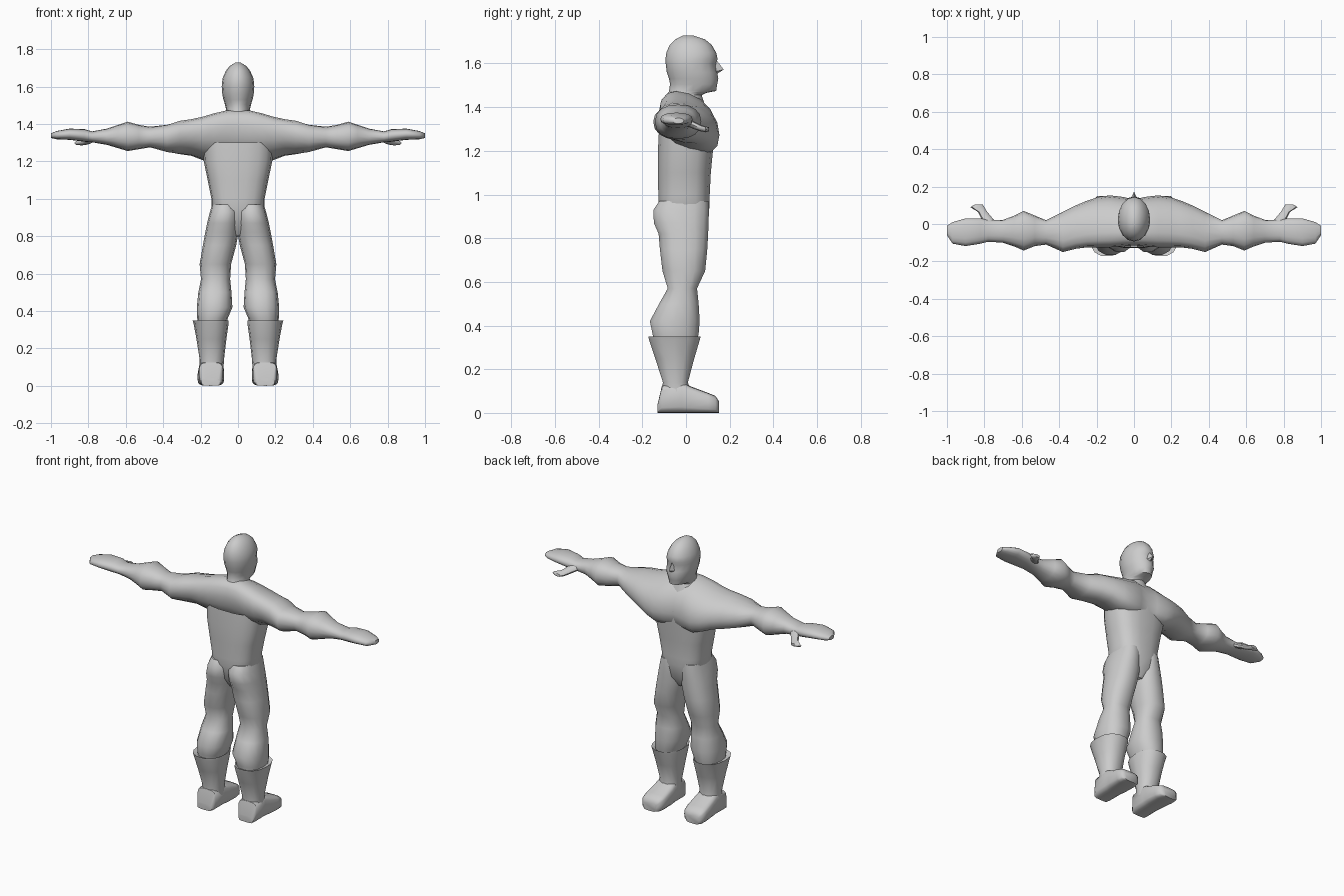
import bpy, bmesh, math

skin = bpy.data.materials.new("plain grey")
skin.diffuse_color = (0.6, 0.6, 0.6, 1)


def ring(a0, a1, b0, b1, n, power, shear):
    """Rounded outline filling the box a0..a1, b0..b1."""
    pts = []
    for i in range(n):
        t = 2 * math.pi * i / n
        c, s = math.cos(t), math.sin(t)
        ca = math.copysign(abs(c) ** (2 / power), c)
        sb = math.copysign(abs(s) ** (2 / power), s)
        pts.append(((a0 + a1) / 2 + (a1 - a0) / 2 * ca,
                    (b0 + b1) / 2 + (b1 - b0) / 2 * sb - shear * c))
    return pts


def loft(name, axis, rows, n=14, power=2.3, caps=(True, True), mirror=False, angle=50):
    """Skin a row of outlines; each row is position, a0, a1, b0, b1, [shear]."""
    bm = bmesh.new()
    rings = []
    for row in rows:
        p, box = row[0], row[1:5]
        shear = row[5] if len(row) > 5 else 0
        rings.append([bm.verts.new({'x': (p, a, b), 'y': (a, p, b), 'z': (a, b, p)}[axis])
                      for a, b in ring(*box, n, power, shear)])
    for r, q in zip(rings, rings[1:]):
        for i in range(n):
            j = (i + 1) % n
            bm.faces.new((r[i], r[j], q[j], q[i]))
    for on, r in zip(caps, (rings[0], rings[-1])):
        if on:
            bm.faces.new(r)
    bmesh.ops.recalc_face_normals(bm, faces=bm.faces)
    # an open strip may come out inverted: test against its own middle
    mid = sum((v.co for v in bm.verts), bm.verts[:][0].co * 0) / len(bm.verts)
    if sum((f.calc_center_median() - mid).dot(f.normal) * f.calc_area() for f in bm.faces) < 0:
        bmesh.ops.reverse_faces(bm, faces=bm.faces)
    return finish(name, bm, mirror, angle)


def finish(name, bm, mirror=False, angle=50):
    me = bpy.data.meshes.new(name)
    bm.to_mesh(me)
    bm.free()
    ob = bpy.data.objects.new(name, me)
    bpy.context.collection.objects.link(ob)
    me.materials.append(skin)
    bpy.ops.object.select_all(action='DESELECT')
    ob.select_set(True)
    bpy.context.view_layer.objects.active = ob
    bpy.ops.object.shade_smooth_by_angle(angle=math.radians(angle))
    if mirror:
        ob.modifiers.new("mirror", 'MIRROR').use_axis[0] = True
    return ob


# Trunk from hips to ribs
loft("torso", 'z', [
    (0.80, -0.03, 0.03, -0.07, 0.06),
    (0.86, -0.10, 0.10, -0.11, 0.095),
    (0.95, -0.142, 0.142, -0.128, 0.11),
    (1.00, -0.142, 0.142, -0.128, 0.11),
    (1.10, -0.162, 0.162, -0.13, 0.115),
    (1.20, -0.183, 0.183, -0.13, 0.125),
    (1.30, -0.19, 0.19, -0.125, 0.13)], n=18, power=2.7, caps=(True, False))

# Chest, shoulders, arms and hands
loft("arm", 'x', [
    (0.00, -0.115, 0.130, 1.20, 1.465, 0.05),
    (0.06, -0.120, 0.145, 1.20, 1.462, 0.05),
    (0.13, -0.125, 0.153, 1.20, 1.445, 0.05),
    (0.19, -0.125, 0.145, 1.215, 1.43, 0.04),
    (0.25, -0.125, 0.125, 1.235, 1.42, 0.03),
    (0.31, -0.132, 0.100, 1.24, 1.415, 0.02),
    (0.38, -0.150, 0.065, 1.25, 1.395, 0.01),
    (0.47, -0.110, 0.020, 1.275, 1.385),
    (0.53, -0.118, 0.045, 1.265, 1.395),
    (0.59, -0.142, 0.070, 1.255, 1.412),
    (0.64, -0.120, 0.045, 1.27, 1.395),
    (0.70, -0.100, 0.022, 1.288, 1.375),
    (0.78, -0.095, 0.022, 1.302, 1.36),
    (0.82, -0.105, 0.030, 1.305, 1.372),
    (0.90, -0.118, 0.030, 1.315, 1.375),
    (0.97, -0.105, 0.010, 1.318, 1.362),
    (1.00, -0.060, -0.010, 1.325, 1.35)], n=16, caps=(False, True), mirror=True)

# Thumbs
loft("thumb", 'y', [
    (0.000, 0.73, 0.80, 1.315, 1.35),
    (0.035, 0.76, 0.82, 1.30, 1.335),
    (0.065, 0.785, 0.835, 1.29, 1.32),
    (0.090, 0.80, 0.875, 1.285, 1.312),
    (0.105, 0.81, 0.85, 1.29, 1.308)], n=8, mirror=True)

# Thighs, knees and calves, with the seat at the top
loft("leg", 'z', [
    (0.97, 0.005, 0.138, -0.125, 0.105),
    (0.93, -0.005, 0.150, -0.152, 0.108),
    (0.87, -0.005, 0.165, -0.150, 0.106),
    (0.82, -0.003, 0.175, -0.128, 0.104),
    (0.75, 0.010, 0.188, -0.122, 0.10),
    (0.65, 0.037, 0.205, -0.110, 0.09),
    (0.57, 0.042, 0.198, -0.085, 0.052),
    (0.50, 0.035, 0.212, -0.125, 0.06),
    (0.42, 0.030, 0.220, -0.168, 0.065),
    (0.36, 0.055, 0.218, -0.155, 0.06),
    (0.32, 0.065, 0.212, -0.150, 0.05)], n=14, caps=(True, False), mirror=True)

# Boot shafts with a flared rim
loft("boot_shaft", 'z', [
    (0.340, 0.065, 0.215, -0.150, 0.055),
    (0.350, 0.050, 0.243, -0.175, 0.070),
    (0.335, 0.050, 0.238, -0.172, 0.066),
    (0.25, 0.062, 0.222, -0.143, 0.040),
    (0.14, 0.075, 0.205, -0.107, 0.010),
    (0.08, 0.078, 0.207, -0.115, 0.030)], n=14, caps=(False, False), mirror=True)

# Feet
loft("foot", 'y', [
    (-0.130, 0.095, 0.195, 0.0, 0.04),
    (-0.110, 0.080, 0.208, 0.0, 0.125),
    (-0.020, 0.078, 0.208, 0.0, 0.142),
    (0.020, 0.074, 0.212, 0.0, 0.122),
    (0.100, 0.074, 0.217, 0.0, 0.092),
    (0.135, 0.082, 0.213, 0.0, 0.078),
    (0.150, 0.105, 0.195, 0.0, 0.055)], n=16, power=4, mirror=True)

# Neck and head
loft("head", 'z', [
    (1.40, -0.110, 0.110, -0.105, 0.090),
    (1.455, -0.064, 0.064, -0.085, 0.072),
    (1.466, -0.062, 0.062, -0.080, 0.095),
    (1.474, -0.063, 0.063, -0.078, 0.138),
    (1.505, -0.070, 0.070, -0.073, 0.143),
    (1.530, -0.078, 0.078, -0.078, 0.148),
    (1.560, -0.084, 0.084, -0.088, 0.143),
    (1.600, -0.087, 0.087, -0.093, 0.136),
    (1.620, -0.086, 0.086, -0.094, 0.145),
    (1.650, -0.081, 0.081, -0.090, 0.138),
    (1.685, -0.064, 0.064, -0.075, 0.118),
    (1.710, -0.044, 0.044, -0.050, 0.088),
    (1.728, -0.014, 0.014, -0.015, 0.035)], n=16, power=2.0, caps=(False, True))

# Nose: a wedge running down from the brow
bm = bmesh.new()
top = bm.verts.new((0, 0.140, 1.615))
tip = bm.verts.new((0, 0.173, 1.572))
base = bm.verts.new((0, 0.140, 1.552))
for s in (-1, 1):
    side = bm.verts.new((s * 0.02, 0.130, 1.562))
    bm.faces.new((top, tip, side))
    bm.faces.new((tip, base, side))
bmesh.ops.recalc_face_normals(bm, faces=bm.faces)
if sum(f.normal.y for f in bm.faces) < 0:
    bmesh.ops.reverse_faces(bm, faces=bm.faces)
finish("nose", bm)
